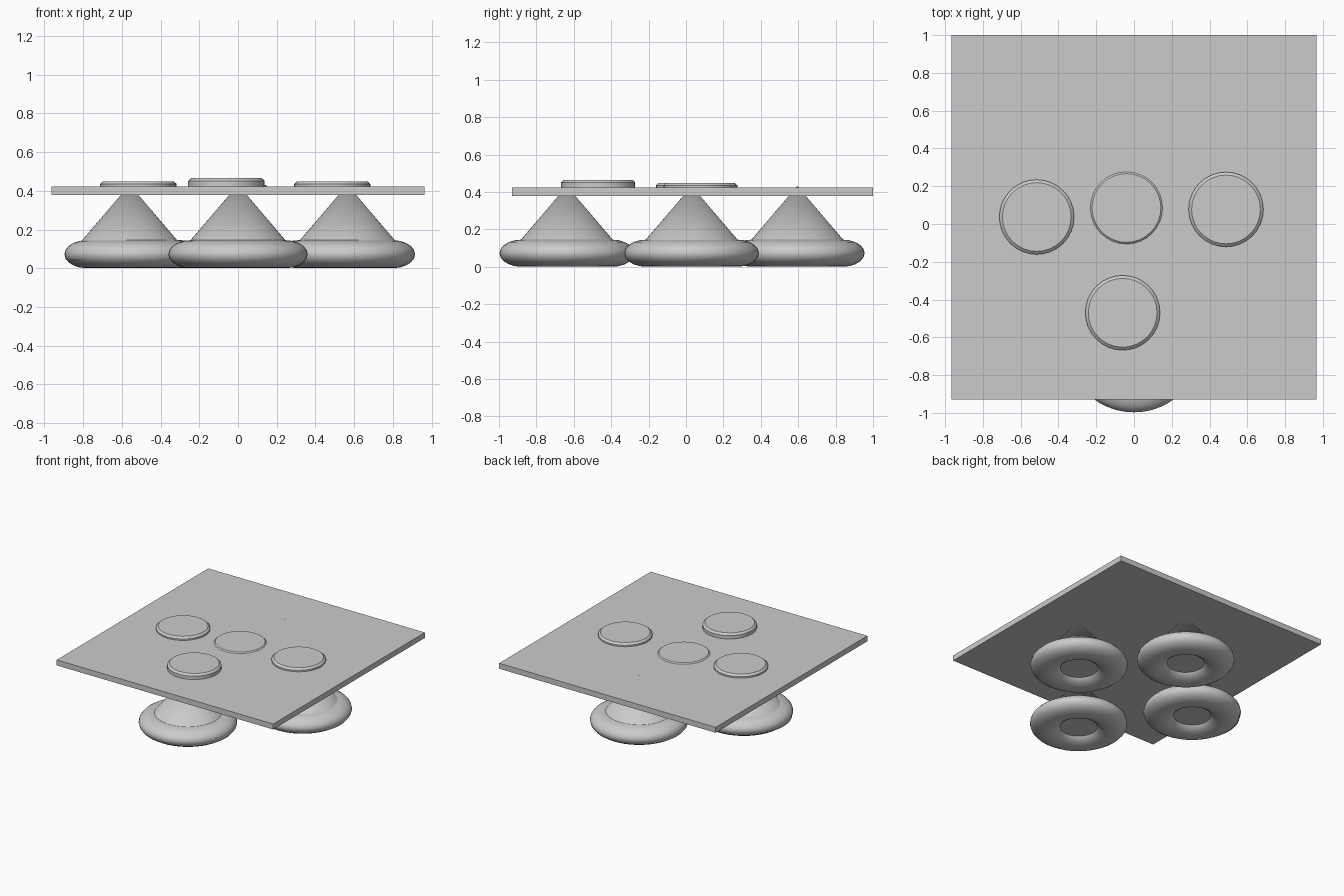
import bpy
from math import radians

if "Cube" in bpy.data.objects:
    bpy.data.objects.remove(bpy.data.objects["Cube"])


def smooth(obj, angle=35):
    bpy.ops.object.select_all(action='DESELECT')
    obj.select_set(True)
    bpy.context.view_layer.objects.active = obj
    bpy.ops.object.shade_smooth_by_angle(angle=radians(angle))


def cone(name, x, y, z0, z1, r0, r1, segments=32):
    bpy.ops.mesh.primitive_cone_add(vertices=segments, radius1=r0, radius2=r1,
                                    depth=z1 - z0, location=(x, y, (z0 + z1) / 2))
    obj = bpy.context.object
    obj.name = name
    smooth(obj)
    return obj


# table top
bpy.ops.mesh.primitive_cube_add(size=1, location=(0, 0.035, 0.401))
top = bpy.context.object
top.name = "table_top"
top.scale = (1.93, 1.93, 0.044)

# legs: cone with a flattened ring foot; (name, cone x, ring x, y)
legs = [("front", 0, 0, -0.637), ("back", 0, 0, 0.595),
        ("left", -0.56, -0.537, 0.03), ("right", 0.565, 0.555, 0.03)]
for side, cx, rx, y in legs:
    cone(side + "_leg", cx, y, 0.042, 0.432, 0.333, 0, 48)
    bpy.ops.mesh.primitive_torus_add(major_radius=0.243, minor_radius=0.117,
                                     major_segments=48, minor_segments=20,
                                     location=(rx, y, 0.0725))
    foot = bpy.context.object
    foot.name = side + "_foot_ring"
    foot.scale.z = 0.0725 / 0.117
    smooth(foot, 60)

# low plates on the table top; (name, x, y, top height)
plates = [("left", -0.515, 0.037, 0.449), ("middle", -0.04, 0.085, 0.431),
          ("right", 0.487, 0.077, 0.449), ("front", -0.06, -0.47, 0.465)]
for side, x, y, z in plates:
    cone(side + "_plate", x, y, 0.395, z - 0.014, 0.198, 0.198)
    cone(side + "_plate_rim", x, y, z - 0.014, z, 0.198, 0.182)
